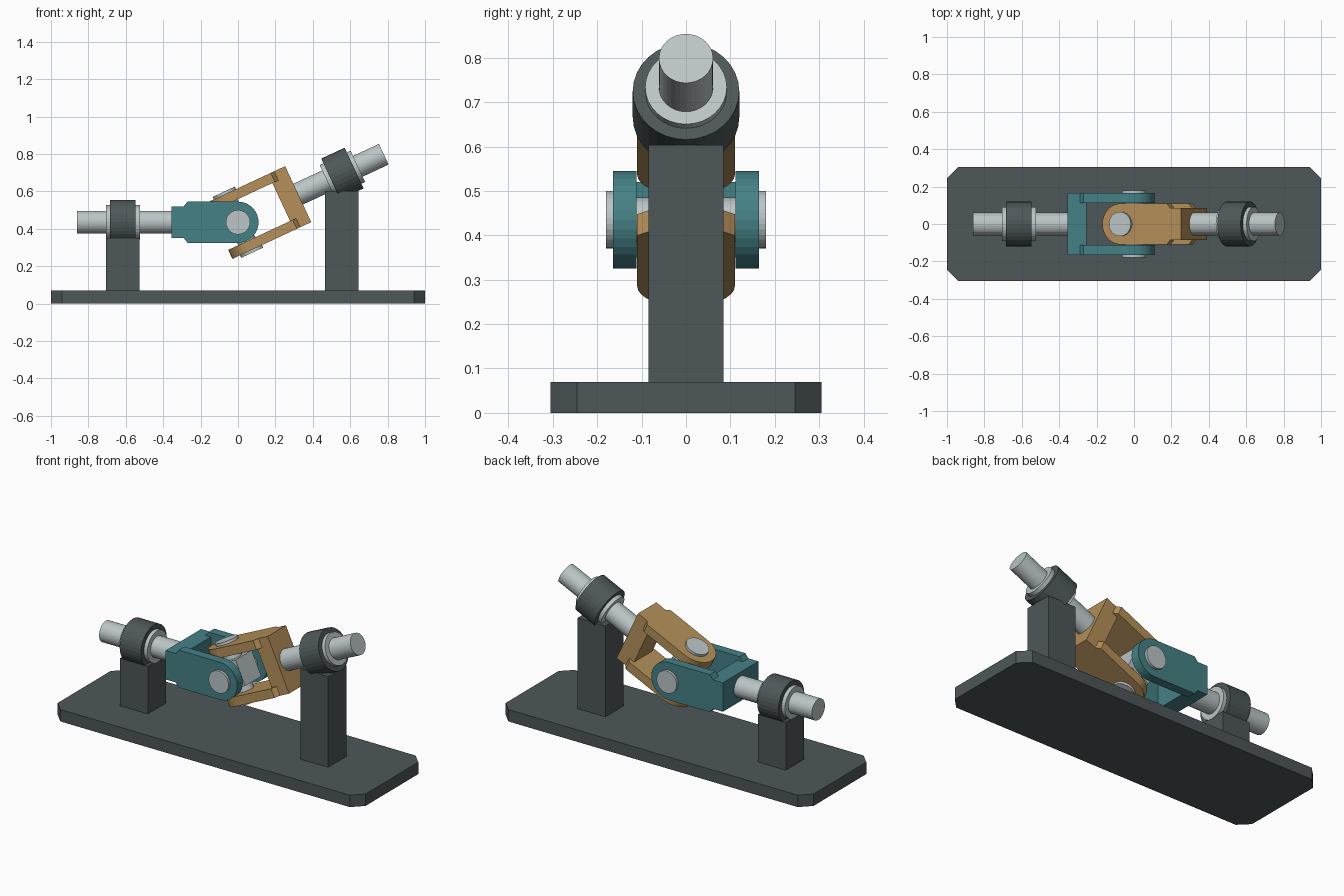
import bpy, bmesh
from math import radians, pi, sin, cos
from mathutils import Matrix

if "Cube" in bpy.data.objects:
    bpy.data.objects.remove(bpy.data.objects["Cube"])

SEG = 32
CENTRE = Matrix.Translation((0, 0, 0.435))
TILT = CENTRE @ Matrix.Rotation(radians(-25), 4, 'Y')
# driven side: turn the driving side around, cross it by 90 degrees, tilt it up
OUTPUT = TILT @ Matrix.Rotation(pi, 4, 'Z') @ Matrix.Rotation(pi / 2, 4, 'X')


def material(name, rgb):
    m = bpy.data.materials.new(name)
    m.diffuse_color = (*rgb, 1)
    m.use_nodes = True
    m.node_tree.nodes["Principled BSDF"].inputs["Base Color"].default_value = m.diffuse_color
    return m


DARK = material("dark_iron", (0.075, 0.095, 0.1))
STEEL = material("steel", (0.5, 0.56, 0.57))
TEAL = material("teal_paint", (0.06, 0.22, 0.24))
BRASS = material("bronze", (0.46, 0.28, 0.1))


def finish(name, bm, mat, mx=Matrix()):
    bmesh.ops.recalc_face_normals(bm, faces=bm.faces)
    me = bpy.data.meshes.new(name)
    bm.to_mesh(me)
    bm.free()
    me.materials.append(mat)
    ob = bpy.data.objects.new(name, me)
    ob.matrix_world = mx
    bpy.context.collection.objects.link(ob)
    return ob


def add_box(bm, lo, hi):
    size = [b - a for a, b in zip(lo, hi)]
    mid = [(a + b) / 2 for a, b in zip(lo, hi)]
    bmesh.ops.create_cube(bm, size=1, matrix=Matrix.Translation(mid) @ Matrix.Diagonal((*size, 1)))


def add_cyl(bm, axis, a, b, r):
    rot = {'X': Matrix.Rotation(pi / 2, 4, 'Y'), 'Y': Matrix.Rotation(-pi / 2, 4, 'X'),
           'Z': Matrix()}[axis]
    bmesh.ops.create_cone(bm, cap_ends=True, segments=SEG, radius1=r, radius2=r, depth=b - a,
                          matrix=rot @ Matrix.Translation((0, 0, (a + b) / 2)))


def add_prism(bm, pts, vec):
    face = bm.faces.new([bm.verts.new(p) for p in pts])
    ext = bmesh.ops.extrude_face_region(bm, geom=[face], use_keep_orig=True)
    bmesh.ops.translate(bm, vec=vec, verts=[g for g in ext['geom'] if isinstance(g, bmesh.types.BMVert)])


# base plate with clipped corners
bm = bmesh.new()
X, Y, C = 1.0, 0.305, 0.06
add_prism(bm, [(X, Y - C, 0), (X - C, Y, 0), (C - X, Y, 0), (-X, Y - C, 0),
               (-X, C - Y, 0), (C - X, -Y, 0), (X - C, -Y, 0), (X, C - Y, 0)], (0, 0, 0.07))
finish("base_plate", bm, DARK)

# bearing posts
for name, x, top in (("input_post", -0.617, 0.35), ("output_post", 0.555, 0.603)):
    bm = bmesh.new()
    add_box(bm, (x - 0.09, -0.084, 0.07), (x + 0.09, 0.084, top))
    finish(name, bm, DARK)


def half(side, mx, paint):
    # shaft, bearing and sleeve along local -x
    for part, a, b, r, mat in (("shaft", -0.86, -0.3, 0.061, STEEL),
                               ("bearing_housing", -0.685, -0.547, 0.12, DARK),
                               ("bearing_sleeve", -0.707, -0.525, 0.092, STEEL)):
        bm = bmesh.new()
        add_cyl(bm, 'X', a, b, r)
        finish(f"{side}_{part}", bm, mat, mx)
    # yoke: two round-ended arms joined by a web
    arc = [(0.11 * cos(t), 0.11 * sin(t)) for t in (pi / 2 - pi * i / 16 for i in range(17))]
    outline = [(-0.355, -0.085), (-0.355, 0.085), (-0.29, 0.085), (-0.27, 0.11)] + arc + \
              [(-0.27, -0.11), (-0.29, -0.085)]
    bm = bmesh.new()
    for y in (-0.165, 0.112):
        add_prism(bm, [(x, y, z) for x, z in outline], (0, 0.053, 0))
    add_box(bm, (-0.355, -0.112, -0.085), (-0.255, 0.112, 0.085))
    finish(f"{side}_yoke", bm, paint, mx)


half("input", CENTRE, TEAL)
half("output", OUTPUT, BRASS)

# cross with its block, journals and pin caps
bm = bmesh.new()
add_box(bm, (-0.075,) * 3, (0.075,) * 3)
for axis in 'YZ':
    add_cyl(bm, axis, -0.16, 0.16, 0.05)
    for s in (-1, 1):
        a, b = sorted((s * 0.15, s * 0.18))
        add_cyl(bm, axis, a, b, 0.065)
finish("joint_cross", bm, STEEL, TILT)
